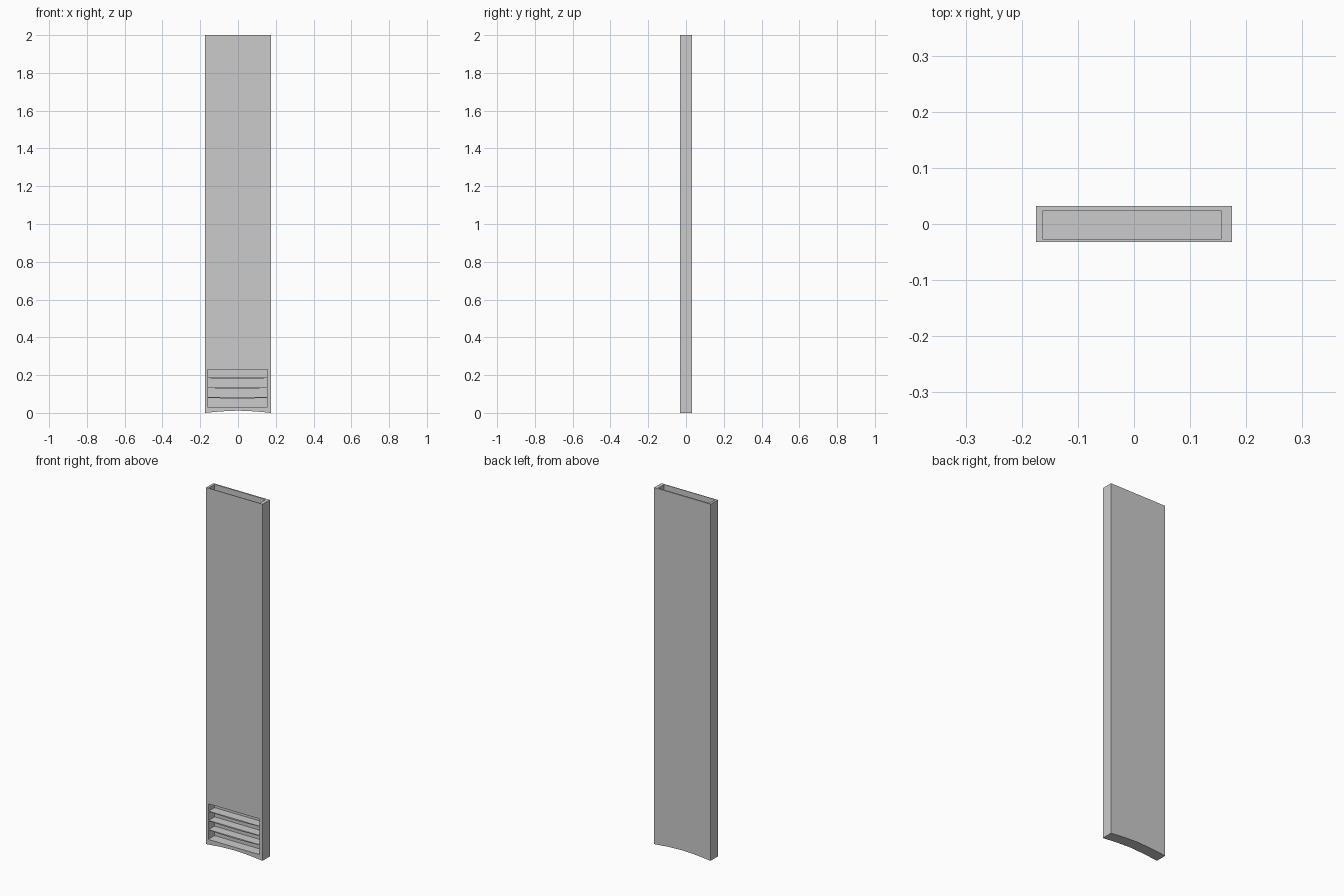
import bpy, bmesh
from mathutils import Vector

if "Cube" in bpy.data.objects:
    bpy.data.objects.remove(bpy.data.objects["Cube"])

def prism(name, pts, offset):
    """Closed solid made by sweeping a planar outline along offset."""
    bm = bmesh.new()
    face = bm.faces.new([bm.verts.new(p) for p in pts])
    ext = bmesh.ops.extrude_face_region(bm, geom=[face], use_keep_orig=True)
    moved = [g for g in ext["geom"] if isinstance(g, bmesh.types.BMVert)]
    bmesh.ops.translate(bm, verts=moved, vec=Vector(offset))
    bmesh.ops.recalc_face_normals(bm, faces=bm.faces)
    mesh = bpy.data.meshes.new(name)
    bm.to_mesh(mesh)
    bm.free()
    obj = bpy.data.objects.new(name, mesh)
    bpy.context.collection.objects.link(obj)
    return obj

HX, Y0, Y1, H = 0.175, -0.032, 0.032, 2.0
X0, X1 = -0.162, 0.155            # cavity sides
YF, YB = -0.028, 0.024            # cavity front and back

# Tall casing with a shallow arched underside
arch = [(-HX, 0), (-0.09, 0.008), (0, 0.012), (0.09, 0.008), (HX, 0)]
outline = arch + [(HX, H), (-HX, H)]
casing = prism("duct_casing", [(x, Y0, z) for x, z in outline], (0, Y1 - Y0, 0))

# Cutter: open-topped shaft joined to the front vent opening
shaft = [(YF, H + 0.1), (YF, 0.23), (Y0 - 0.05, 0.23),
         (Y0 - 0.05, 0.03), (YB, 0.03), (YB, H + 0.1)]
cutter = prism("shaft_cutter", [(X0, y, z) for y, z in shaft], (X1 - X0, 0, 0))
cutter.hide_render = True
cutter.hide_set(True)
mod = casing.modifiers.new("hollow", 'BOOLEAN')
mod.operation = 'DIFFERENCE'
mod.solver = 'EXACT'
mod.object = cutter

# Vent slats: flat top, gently sagging underside
for i, z in enumerate((0.083, 0.135, 0.187)):
    mid = (X0 + X1) / 2
    prof = [(X0, z), (X0, z - 0.003), (mid - 0.08, z - 0.006), (mid, z - 0.008),
            (mid + 0.08, z - 0.006), (X1, z - 0.003), (X1, z)]
    prism(f"vent_slat_{i + 1}", [(x, YF, zz) for x, zz in prof], (0, YB - YF, 0))
